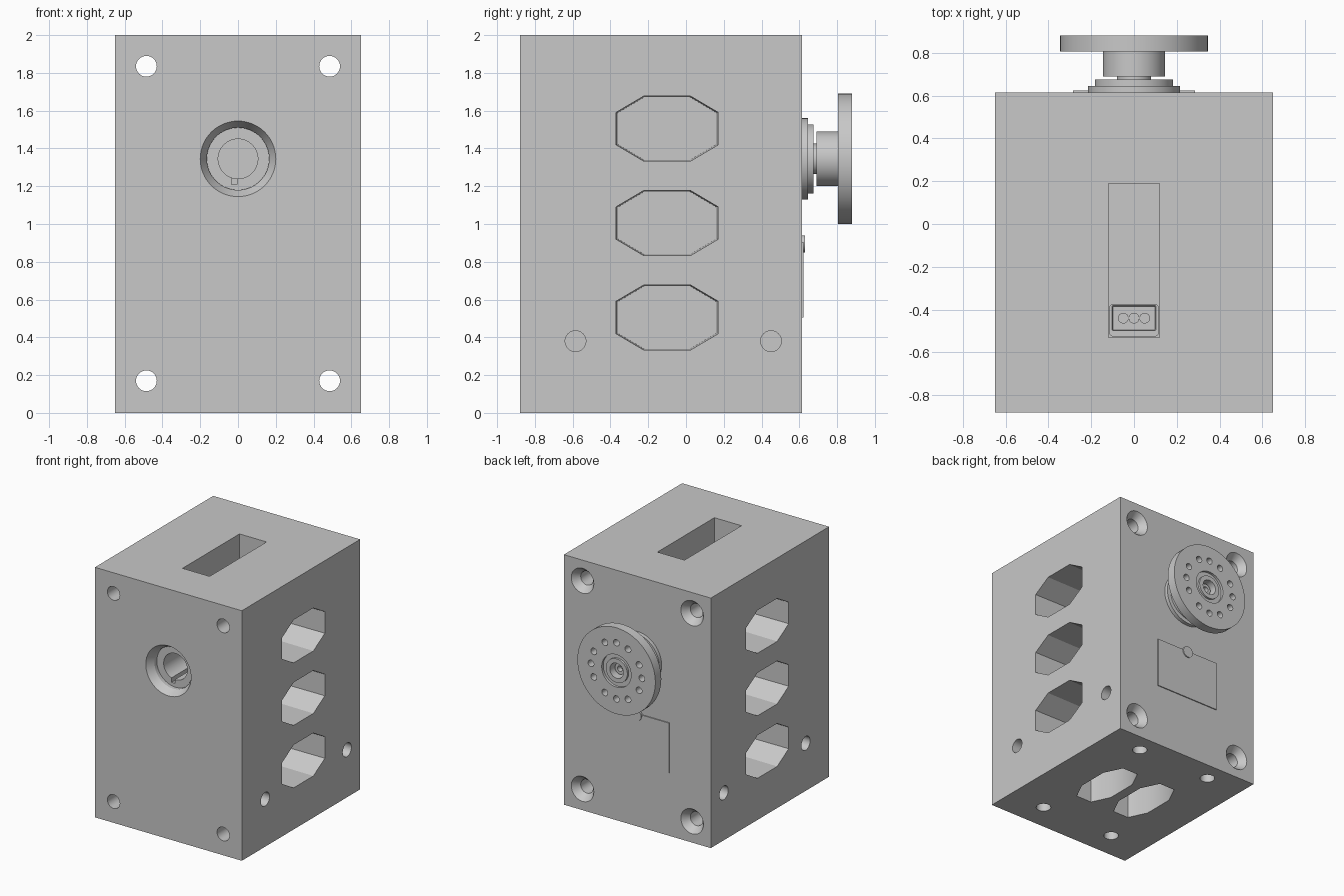
import bpy, bmesh
from math import cos, sin, pi, radians
from mathutils import Vector

cube = bpy.data.objects.get("Cube")
if cube:
    bpy.data.objects.remove(cube, do_unlink=True)

grey = bpy.data.materials.new("light_grey")
grey.use_nodes = True
colour = (0.58, 0.58, 0.58, 1)
grey.diffuse_color = colour
grey.node_tree.nodes["Principled BSDF"].inputs["Base Color"].default_value = colour

X, Y, Z = Vector((1, 0, 0)), Vector((0, 1, 0)), Vector((0, 0, 1))
W, FRONT, BACK, TOP = 0.65, -0.88, 0.615, 2.0
AXLE = 1.345


def loft(bm, rings):
    """Solid skinned through matching rings of points, capped at both ends."""
    loops = [[bm.verts.new(p) for p in ring] for ring in rings]
    n = len(loops[0])
    for a, b in zip(loops, loops[1:]):
        for i in range(n):
            j = (i + 1) % n
            bm.faces.new((a[i], a[j], b[j], b[i]))
    bm.faces.new(loops[0])
    bm.faces.new(loops[-1])


def lathe(bm, profile, origin, axis, seg=48):
    """Turned solid from (radius, height) points along an axis."""
    u = axis.orthogonal().normalized()
    v = axis.cross(u)
    o = Vector(origin)
    loft(bm, [[o + axis * h + (u * cos(2 * pi * i / seg) + v * sin(2 * pi * i / seg)) * r
               for i in range(seg)] for r, h in profile])


def prism(bm, outline, origin, u, v, axis, start, end, taper=1):
    """Straight or tapered solid from a flat outline."""
    o = Vector(origin)
    loft(bm, [[o + u * a * s + v * b * s + axis * h for a, b in outline]
              for h, s in ((start, 1), (end, taper))])


def rect(a, b):
    return [(-a, -b), (a, -b), (a, b), (-a, b)]


def pocket_outline(a, b):
    return [(-a, -b / 2), (-a * 0.46, -b), (a * 0.46, -b), (a, -b / 2),
            (a, b / 2), (a * 0.46, b), (-a * 0.46, b), (-a, b / 2)]


def rounded(a, b, r, seg=8):
    pts = []
    for k, (sx, sy) in enumerate(((1, 1), (-1, 1), (-1, -1), (1, -1))):
        for i in range(seg + 1):
            t = pi / 2 * (k + i / seg)
            pts.append((sx * (a - r) + r * cos(t), sy * (b - r) + r * sin(t)))
    return pts


def finish(name, bm):
    bmesh.ops.recalc_face_normals(bm, faces=bm.faces)
    mesh = bpy.data.meshes.new(name)
    bm.to_mesh(mesh)
    bm.free()
    mesh.materials.append(grey)
    obj = bpy.data.objects.new(name, mesh)
    bpy.context.collection.objects.link(obj)
    return obj


def activate(obj):
    bpy.ops.object.select_all(action='DESELECT')
    obj.select_set(True)
    bpy.context.view_layer.objects.active = obj


def cut(obj, bm):
    """Subtract a set of solids and discard them."""
    cutter = finish("cutter", bm)
    cutter.hide_render = True
    mod = obj.modifiers.new("cut", 'BOOLEAN')
    mod.operation, mod.solver, mod.use_self = 'DIFFERENCE', 'EXACT', True
    mod.object = cutter
    activate(obj)
    bpy.ops.object.modifier_apply(modifier=mod.name)
    bpy.data.objects.remove(cutter, do_unlink=True)


def smooth(obj):
    activate(obj)
    bpy.ops.object.shade_smooth_by_angle(angle=radians(30))


# Housing block
bm = bmesh.new()
prism(bm, rect(W, TOP / 2), (0, 0, TOP / 2), X, Z, Y, FRONT, BACK)
housing = finish("housing", bm)

bm = bmesh.new()
for s in (-1, 1):
    # Countersunk bolt holes running front to back
    for z in (0.17, 1.835):
        lathe(bm, [(0.1, -0.01), (0.1, 0), (0.055, 0.055), (0.055, 1.6)],
              (s * 0.485, BACK, z), -Y, 32)
    # Side pockets and side screw holes
    for z in (0.505, 1.005, 1.505):
        prism(bm, pocket_outline(0.27, 0.172), (s * W, -0.1, z), Y, Z, X * -s, -0.01, 0.4, 0.97)
    for y in (-0.585, 0.45):
        lathe(bm, [(0.055, -0.01), (0.055, 0.25)], (s * W, y, 0.38), X * -s, 32)
    # Bottom pockets and bottom screw holes
    prism(bm, pocket_outline(0.27, 0.14), (s * 0.18, -0.1, 0), Y, X, Z, -0.01, 0.3, 0.97)
    for y in (-0.66, 0.46):
        lathe(bm, [(0.055, -0.01), (0.055, 0.25)], (s * 0.33, y, 0), Z, 32)
# Stepped front bore with a key notch
lathe(bm, [(0.2, -0.01), (0.2, 0), (0.165, 0.06), (0.165, 0.09), (0.105, 0.09), (0.105, 0.4)],
      (0, FRONT, AXLE), Y, 64)
prism(bm, rect(0.015, 0.03), (-0.02, FRONT, AXLE - 0.105), X, Z, Y, 0.07, 0.3)
# Cable slot in the top
prism(bm, rect(0.12, 0.36), (0, -0.17, TOP), X, Y, -Z, -0.01, 0.22)
cut(housing, bm)
smooth(housing)

# Cable socket at the end of the slot
bm = bmesh.new()
prism(bm, rounded(0.116, 0.076, 0.02), (0, -0.45, 0), X, Y, Z, 1.76, 1.8)
socket = finish("cable_socket", bm)
bm = bmesh.new()
prism(bm, rounded(0.105, 0.06, 0.005), (0, -0.44, 0), X, Y, Z, 1.81, 1.77, 0.9)
cut(socket, bm)
smooth(socket)
bm = bmesh.new()
for x in (-0.05, 0, 0.05):
    lathe(bm, [(0.025, 1.765), (0.025, 1.79)], (x, -0.44, 0), Z, 20)
smooth(finish("socket_pins", bm))

# Shaft collar on the back
bm = bmesh.new()
lathe(bm, [(0.215, -0.01), (0.215, 0.03), (0.183, 0.03), (0.183, 0.06), (0.08, 0.06), (0.08, 0.1)],
      (0, BACK, AXLE), Y, 64)
smooth(finish("shaft_collar", bm))

# Output hub and drilled disc
bm = bmesh.new()
lathe(bm, [(0.145, 0.075), (0.145, 0.19), (0.345, 0.19), (0.345, 0.265), (0.13, 0.265),
           (0.13, 0.245), (0.095, 0.245), (0.095, 0.262), (0.06, 0.262), (0.06, 0.15)],
      (0, BACK, AXLE), Y, 64)
disc = finish("output_disc", bm)
bm = bmesh.new()
for quarter in range(4):
    for step in (-27, 0, 27):
        t = radians(90 * quarter + step)
        lathe(bm, [(0.026, 0.18), (0.026, 0.28)],
              (0.225 * cos(t), BACK, AXLE + 0.225 * sin(t)), Y, 20)
cut(disc, bm)
smooth(disc)

# Centre screw with a socket in its head
bm = bmesh.new()
lathe(bm, [(0.045, 0.14), (0.045, 0.22), (0.022, 0.22), (0.022, 0.18)], (0, BACK, AXLE), Y, 24)
smooth(finish("centre_screw", bm))

# Thin cover plate and its round catch
bm = bmesh.new()
prism(bm, rect(0.285, 0.2), (0, BACK, 0.705), X, Z, Y, -0.01, 0.008)
finish("cover_plate", bm)
bm = bmesh.new()
lathe(bm, [(0.045, -0.01), (0.045, 0.016)], (0, BACK, 0.895), Y, 32)
smooth(finish("cover_catch", bm))
